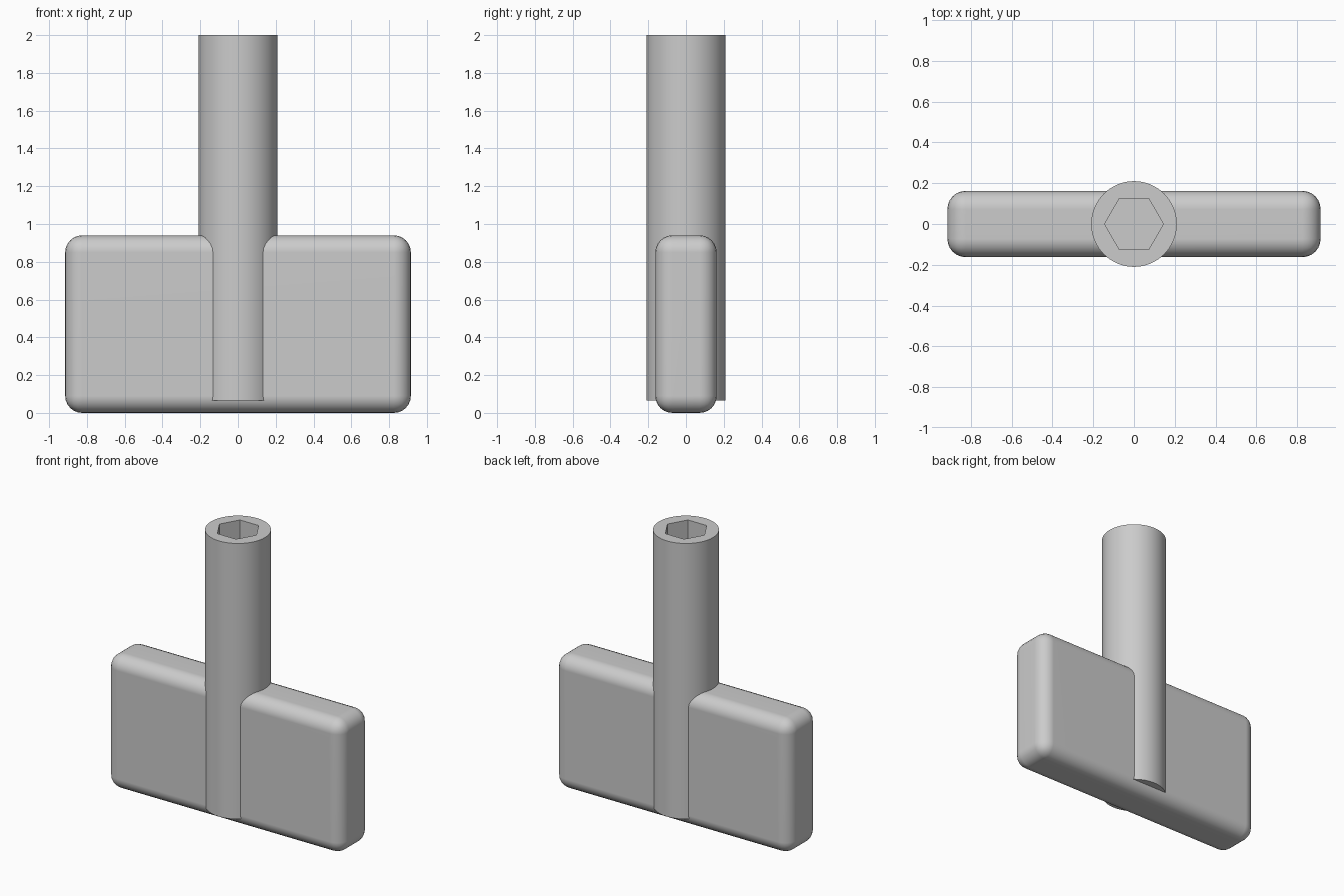
import bpy
import bmesh
from math import cos, sin, pi, radians
from mathutils import Matrix

old = bpy.data.objects.get("Cube")
if old:
    bpy.data.objects.remove(old, do_unlink=True)

steel = bpy.data.materials.new("grey steel")
steel.use_nodes = True
colour = (0.6, 0.6, 0.6, 1)
steel.diffuse_color = colour
steel.node_tree.nodes["Principled BSDF"].inputs["Base Color"].default_value = colour


def finish(bm, name):
    """Turn a bmesh into a smooth shaded object with flat broad faces."""
    bmesh.ops.recalc_face_normals(bm, faces=bm.faces[:])
    mesh = bpy.data.meshes.new(name)
    bm.to_mesh(mesh)
    bm.free()
    mesh.materials.append(steel)
    obj = bpy.data.objects.new(name, mesh)
    bpy.context.collection.objects.link(obj)
    bpy.ops.object.select_all(action="DESELECT")
    obj.select_set(True)
    bpy.context.view_layer.objects.active = obj
    bpy.ops.object.shade_smooth_by_angle(angle=radians(35))
    weighted = obj.modifiers.new("flat face normals", "WEIGHTED_NORMAL")
    weighted.keep_sharp = True
    return obj


# Rounded crossbar handle
WIDTH, DEPTH, HEIGHT, ROUND = 1.83, 0.325, 0.94, 0.09
bm = bmesh.new()
bmesh.ops.create_cube(bm, size=1, matrix=Matrix.Translation((0, 0, HEIGHT / 2))
                      @ Matrix.Diagonal((WIDTH, DEPTH, HEIGHT, 1)))
bmesh.ops.bevel(bm, geom=bm.edges[:], offset=ROUND, offset_type="OFFSET",
                segments=6, profile=0.5, affect="EDGES")
finish(bm, "handle")

# Round shaft with a hexagonal socket sunk into its top
SIDES = 72


def round_radius(angle):
    return 0.21


def hex_radius(angle):
    return 0.125 / cos(angle % (pi / 3) - pi / 6)


bm = bmesh.new()


def ring(radius, z):
    angles = [2 * pi * i / SIDES for i in range(SIDES)]
    return [bm.verts.new((radius(a) * cos(a), radius(a) * sin(a), z)) for a in angles]


rings = [ring(round_radius, 0.065), ring(round_radius, 2),
         ring(hex_radius, 2), ring(hex_radius, 1.7)]
for low, high in zip(rings, rings[1:]):
    for i in range(SIDES):
        j = (i + 1) % SIDES
        bm.faces.new((low[i], low[j], high[j], high[i]))
bm.faces.new(rings[0])
bm.faces.new(rings[-1])
finish(bm, "socket_shaft")
